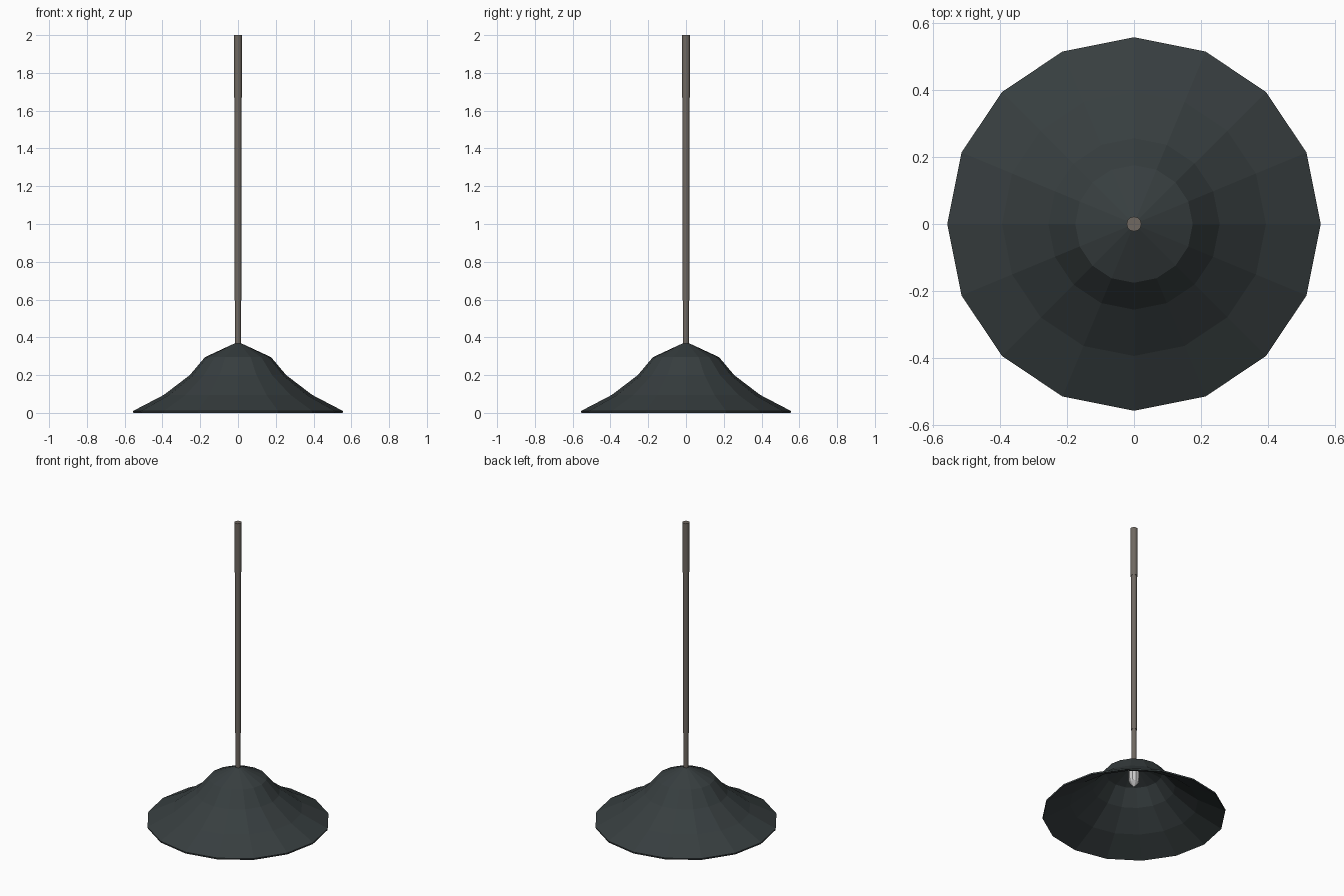
import bpy, bmesh, math

if "Cube" in bpy.data.objects:
    bpy.data.objects.remove(bpy.data.objects["Cube"])


def material(name, rgb):
    m = bpy.data.materials.new(name)
    m.diffuse_color = (*rgb, 1)
    m.use_nodes = True
    m.node_tree.nodes["Principled BSDF"].inputs["Base Color"].default_value = m.diffuse_color
    return m


def lathe(name, profile, sides, mat=None, smooth=False):
    """Spin (radius, z) points around z; radius 0 makes a pole."""
    bm = bmesh.new()
    rings = []
    for r, z in profile:
        if r == 0:
            rings.append([bm.verts.new((0, 0, z))] * sides)
        else:
            rings.append([bm.verts.new((r * math.cos(2 * math.pi * i / sides),
                                        r * math.sin(2 * math.pi * i / sides), z))
                          for i in range(sides)])
    for a, b in zip(rings, rings[1:]):
        for i in range(sides):
            j = (i + 1) % sides
            quad = list(dict.fromkeys((a[i], a[j], b[j], b[i])))
            if len(quad) > 2:
                bm.faces.new(quad)
    bmesh.ops.recalc_face_normals(bm, faces=bm.faces[:])
    me = bpy.data.meshes.new(name)
    bm.to_mesh(me)
    bm.free()
    ob = bpy.data.objects.new(name, me)
    bpy.context.collection.objects.link(ob)
    if mat:
        me.materials.append(mat)
    if smooth:
        bpy.context.view_layer.objects.active = ob
        ob.select_set(True)
        bpy.ops.object.shade_smooth_by_angle(angle=math.radians(40))
        ob.select_set(False)
    return ob


dark = material("dark_enamel", (0.038, 0.048, 0.05))
metal = material("rod_metal", (0.16, 0.14, 0.12))
white = material("bulb_white", (0.8, 0.8, 0.8))

# Faceted shade: outer skin, thin rim, inner skin
outer = [(0, 0.37), (0.02, 0.367), (0.175, 0.295), (0.255, 0.2), (0.393, 0.095), (0.556, 0.01)]
inner = [(0.554, 0.0), (0.388, 0.087), (0.249, 0.193), (0.17, 0.288), (0, 0.358)]
lathe("lamp_shade", outer + inner, 16, dark)

# Hanging rod: thin neck, main tube, ceiling sleeve
lathe("rod_neck", [(0, 0.35), (0.016, 0.35), (0.016, 0.6), (0, 0.6)], 12, metal, True)
lathe("rod_tube", [(0, 0.595), (0.0185, 0.595), (0.0185, 1.68), (0, 1.68)], 12, metal, True)
lathe("ceiling_sleeve", [(0, 1.67), (0.022, 1.67), (0.022, 2.0), (0, 2.0)], 12, metal, True)

# Bulb under the shade
lathe("bulb", [(0, 0.36), (0.028, 0.36), (0.034, 0.32), (0.034, 0.25),
               (0.03, 0.228), (0, 0.195)], 10, white)
